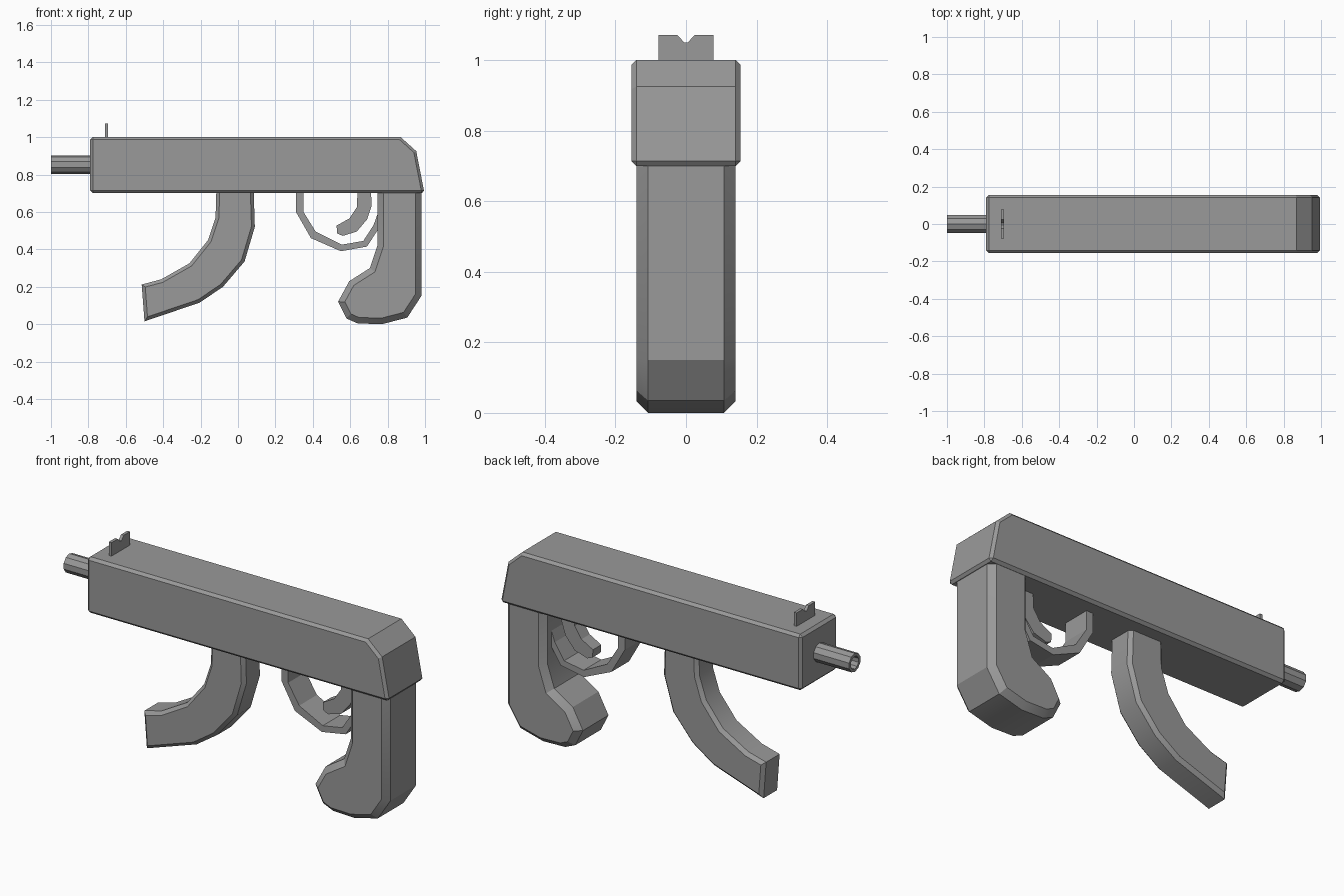
import bpy
import bmesh
import math
from mathutils import Matrix

if "Cube" in bpy.data.objects:
    bpy.data.objects.remove(bpy.data.objects["Cube"])

# One grey material for everything
grey = bpy.data.materials.new("plain grey")
grey.use_nodes = True
COLOUR = (0.32, 0.32, 0.32, 1)
grey.diffuse_color = COLOUR
grey.node_tree.nodes["Principled BSDF"].inputs["Base Color"].default_value = COLOUR


def finish(bm, name, smooth_angle=0):
    bmesh.ops.recalc_face_normals(bm, faces=bm.faces[:])
    mesh = bpy.data.meshes.new(name)
    bm.to_mesh(mesh)
    bm.free()
    mesh.materials.append(grey)
    obj = bpy.data.objects.new(name, mesh)
    bpy.context.collection.objects.link(obj)
    if smooth_angle:
        bpy.ops.object.select_all(action="DESELECT")
        obj.select_set(True)
        bpy.context.view_layer.objects.active = obj
        bpy.ops.object.shade_smooth_by_angle(angle=math.radians(smooth_angle))
    return obj


def slab(name, outline, half_width, chamfer=0, corners=False, smooth_angle=0):
    """Extrude an x-z outline across y, chamfering the rims (and sharp corners)."""
    bm = bmesh.new()
    face = bm.faces.new([bm.verts.new((x, -half_width, z)) for x, z in outline])
    new = bmesh.ops.extrude_face_region(bm, geom=[face], use_keep_orig=True)["geom"]
    verts = [v for v in new if isinstance(v, bmesh.types.BMVert)]
    bmesh.ops.translate(bm, verts=verts, vec=(0, 2 * half_width, 0))
    bmesh.ops.recalc_face_normals(bm, faces=bm.faces[:])
    if chamfer:
        rims = [e for e in bm.edges
                if abs(e.verts[0].co.y - e.verts[1].co.y) < 1e-5
                or (corners and e.calc_face_angle(0) > math.radians(60))]
        bmesh.ops.bevel(bm, geom=rims, offset=chamfer, offset_type="OFFSET",
                        segments=1, profile=0.5, affect="EDGES")
    return finish(bm, name, smooth_angle)


# Long box body with a sloped rear
slab("body", [(-0.79, 0.7), (0.997, 0.7), (0.953, 0.925), (0.87, 1.0), (-0.79, 1.0)],
     0.155, 0.014, corners=True)

# Rear grip with a forward-curling foot
slab("rear_grip",
     [(0.745, 0.74), (0.745, 0.42), (0.705, 0.3), (0.595, 0.23), (0.535, 0.12),
      (0.58, 0.03), (0.64, 0.004), (0.77, 0), (0.905, 0.035), (0.98, 0.15), (0.98, 0.74)],
     0.14, 0.032, smooth_angle=25)

# Curved magazine
slab("magazine",
     [(-0.115, 0.74), (-0.12, 0.57), (-0.16, 0.45), (-0.26, 0.325), (-0.41, 0.24),
      (-0.515, 0.212), (-0.5, 0.015), (-0.205, 0.115), (-0.08, 0.2), (0.035, 0.335),
      (0.09, 0.52), (0.083, 0.74)],
     0.075, 0.018, smooth_angle=25)

# Guard loop and trigger
slab("trigger_guard",
     [(0.31, 0.72), (0.31, 0.6), (0.39, 0.46), (0.55, 0.39), (0.69, 0.415), (0.745, 0.5),
      (0.78, 0.6), (0.75, 0.6), (0.725, 0.53), (0.67, 0.445), (0.555, 0.425),
      (0.415, 0.495), (0.35, 0.6), (0.35, 0.72)], 0.075)
slab("trigger",
     [(0.64, 0.72), (0.635, 0.625), (0.595, 0.565), (0.527, 0.527), (0.53, 0.485),
      (0.56, 0.472), (0.635, 0.495), (0.69, 0.56), (0.715, 0.635), (0.71, 0.72)], 0.035)

# Notched sight plate standing across the body
bm = bmesh.new()
notch = [(-0.078, 0.99), (0.078, 0.99), (0.078, 1.072), (0.025, 1.072),
         (0.005, 1.05), (-0.005, 1.05), (-0.025, 1.072), (-0.078, 1.072)]
face = bm.faces.new([bm.verts.new((-0.711, y, z)) for y, z in notch])
new = bmesh.ops.extrude_face_region(bm, geom=[face], use_keep_orig=True)["geom"]
bmesh.ops.translate(bm, verts=[v for v in new if isinstance(v, bmesh.types.BMVert)],
                    vec=(0.016, 0, 0))
finish(bm, "sight")

# Ten-sided hollow barrel
bm = bmesh.new()
turn = Matrix.Translation((-0.885, 0, 0.853)) @ Matrix.Rotation(math.pi / 2, 4, "Y")
bmesh.ops.create_cone(bm, cap_ends=True, segments=10, radius1=0.05, radius2=0.05,
                      depth=0.23, matrix=turn)
if not any(v.co.z > 0.902 for v in bm.verts):
    bmesh.ops.rotate(bm, verts=bm.verts[:], cent=(0, 0, 0.853),
                     matrix=Matrix.Rotation(math.pi / 10, 3, "X"))
muzzle = min(bm.faces, key=lambda f: f.calc_center_median().x)
bmesh.ops.inset_region(bm, faces=[muzzle], thickness=0.016)
bore = bmesh.ops.extrude_face_region(bm, geom=[muzzle])["geom"]
bmesh.ops.translate(bm, verts=[v for v in bore if isinstance(v, bmesh.types.BMVert)],
                    vec=(0.2, 0, 0))
if muzzle.is_valid:
    bmesh.ops.delete(bm, geom=[muzzle], context="FACES_ONLY")
finish(bm, "barrel")
